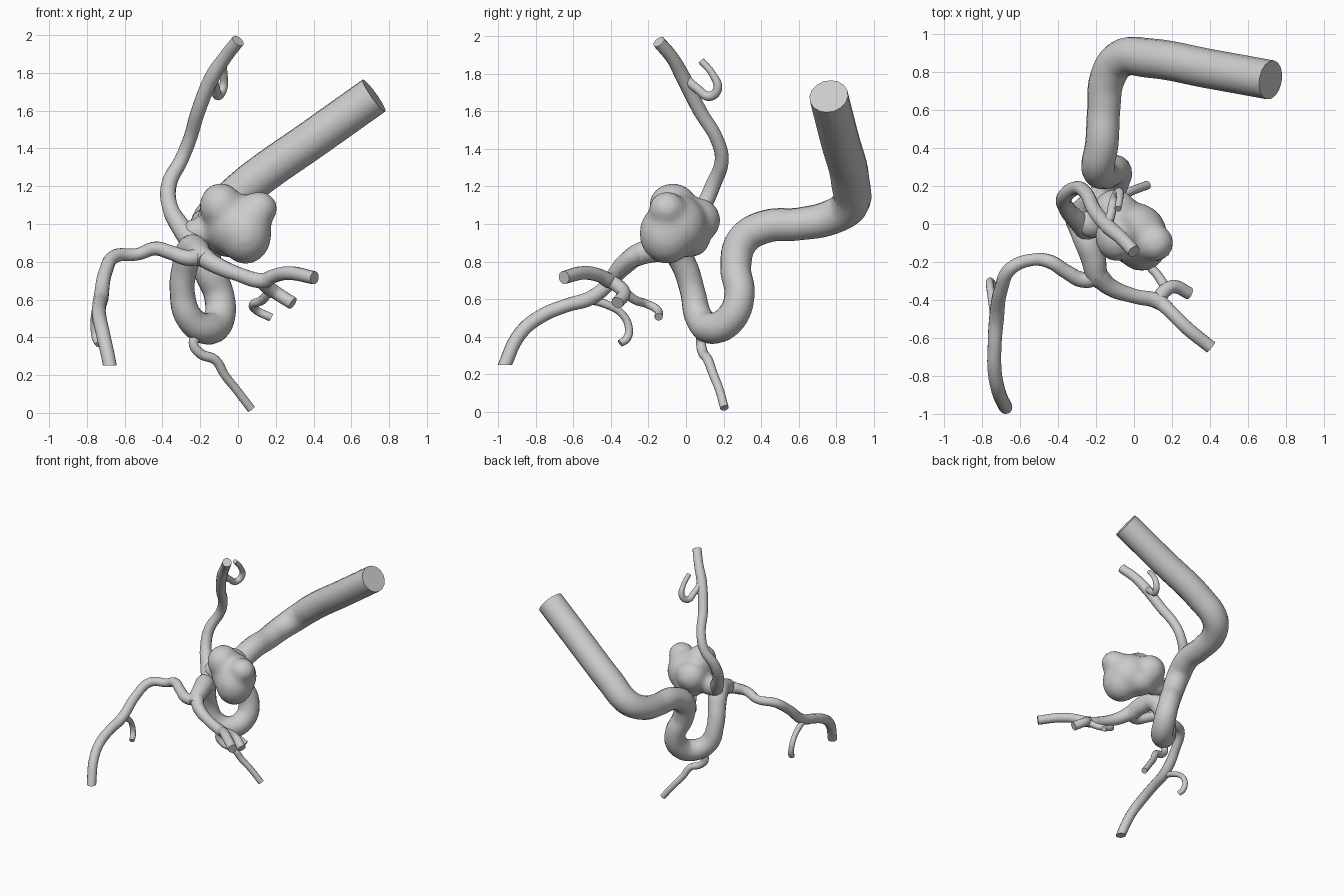
import bpy, bmesh
from mathutils import Vector


def finish(obj, angle=0.7):
    bpy.ops.object.select_all(action='DESELECT')
    obj.select_set(True)
    bpy.context.view_layer.objects.active = obj
    bpy.ops.object.convert(target='MESH')
    bpy.ops.object.shade_smooth_by_angle(angle=angle)
    return bpy.context.view_layer.objects.active


def tube(name, points, sides=4, steps=6):
    """Smooth capped tube through (x, y, z, radius) points."""
    cu = bpy.data.curves.new(name, 'CURVE')
    cu.dimensions = '3D'
    cu.bevel_depth = 1.0
    cu.bevel_resolution = sides
    cu.resolution_u = steps
    cu.use_fill_caps = True
    sp = cu.splines.new('BEZIER')
    sp.bezier_points.add(len(points) - 1)
    for bp, (x, y, z, r) in zip(sp.bezier_points, points):
        bp.co = (x, y, z)
        bp.radius = r
        bp.handle_left_type = bp.handle_right_type = 'AUTO'
    obj = bpy.data.objects.new(name, cu)
    bpy.context.collection.objects.link(obj)
    return finish(obj)


# Thick inlet, looping siphon and forward trunk
tube("main_artery", [
    (.72, .76, 1.68, .104), (.4, .818, 1.453, .104), (.08, .875, 1.227, .104),
    (-.07, .87, 1.1, .1), (-.14, .77, 1.035, .093), (-.16, .6, 1.0, .087),
    (-.17, .42, .985, .088), (-.19, .3, .91, .088), (-.16, .265, .77, .082),
    (-.10, .285, .62, .08), (-.10, .24, .5, .083), (-.16, .14, .445, .084),
    (-.255, .07, .5, .074), (-.295, .035, .64, .066), (-.28, -.01, .78, .068),
    (-.25, -.07, .865, .075), (-.215, -.18, .86, .066), (-.195, -.27, .83, .058),
    (-.17, -.31, .81, .045)], sides=6)

# Left branch, cut level at its lower end
left = tube("left_branch", [
    (-.19, -.27, .83, .05), (-.26, -.295, .82, .042), (-.36, -.25, .85, .038),
    (-.44, -.2, .87, .037), (-.53, -.188, .84, .033), (-.65, -.235, .83, .036),
    (-.7, -.34, .75, .036), (-.725, -.5, .61, .04), (-.735, -.64, .565, .037),
    (-.735, -.77, .51, .038), (-.715, -.88, .42, .037), (-.68, -.96, .26, .036),
    (-.67, -.98, .2, .036)])
bm = bmesh.new()
bm.from_mesh(left.data)
bmesh.ops.remove_doubles(bm, verts=bm.verts, dist=1e-5)
cut = bmesh.ops.bisect_plane(bm, geom=bm.verts[:] + bm.edges[:] + bm.faces[:],
                             plane_co=Vector((0, 0, .25)), plane_no=Vector((0, 0, -1)),
                             clear_outer=True)
bmesh.ops.contextual_create(bm, geom=[e for e in cut['geom_cut']
                                      if isinstance(e, bmesh.types.BMEdge)])
bm.to_mesh(left.data)
bm.free()
finish(left)

tube("left_twig", [
    (-.73, -.53, .6, .022), (-.745, -.42, .57, .022), (-.758, -.34, .52, .02),
    (-.76, -.305, .45, .021), (-.75, -.315, .39, .022), (-.735, -.35, .365, .02)])

# Right branch and its forks
tube("right_branch", [
    (-.2, -.26, .84, .055), (-.13, -.33, .79, .047), (0, -.38, .735, .039),
    (.13, -.41, .7, .042), (.19, -.46, .725, .036), (.27, -.54, .74, .037),
    (.405, -.65, .715, .035)])
tube("right_fork", [
    (.12, -.41, .7, .038), (.165, -.35, .66, .037), (.21, -.33, .63, .035),
    (.29, -.365, .58, .034)])
tube("right_twig", [
    (.17, -.34, .65, .026), (.125, -.27, .595, .024), (.08, -.21, .575, .022),
    (.095, -.155, .545, .022), (.175, -.145, .505, .022)])

# Upper vessel with hooked twig
tube("upper_branch", [
    (-.24, -.04, .9, .06), (-.3, .02, .98, .052), (-.36, .09, 1.09, .043),
    (-.365, .145, 1.21, .041), (-.3, .19, 1.34, .037), (-.255, .165, 1.45, .036),
    (-.21, .075, 1.6, .038), (-.13, -.02, 1.79, .04), (-.07, -.07, 1.88, .036),
    (0, -.145, 1.97, .035)])
tube("upper_twig", [
    (-.14, -.01, 1.78, .026), (-.12, .06, 1.72, .024), (-.105, .125, 1.68, .025),
    (-.08, .168, 1.72, .024), (-.075, .14, 1.8, .019), (-.085, .08, 1.87, .018)])

# Lower twig
tube("lower_branch", [
    (-.2, .09, .43, .03), (-.235, .08, .37, .027), (-.2, .09, .315, .027),
    (-.12, .115, .28, .026), (-.07, .145, .2, .024), (-.01, .175, .125, .023),
    (.07, .205, .02, .023)])

# Bulging sac: overlapping lobes fused by remeshing and smoothing
bm = bmesh.new()
for x, y, z, rx, ry, rz in [
        (0, -.05, .99, .175, .165, .17), (.04, -.1, .95, .14, .15, .165),
        (-.09, -.07, 1.095, .115, .13, .125), (.11, -.1, 1.08, .1, .1, .095),
        (-.1, .07, 1.02, .12, .115, .12), (-.05, .02, .92, .12, .11, .1),
        (-.22, .0, .95, .09, .08, .08)]:
    res = bmesh.ops.create_icosphere(bm, subdivisions=3, radius=1)
    bmesh.ops.scale(bm, vec=(rx, ry, rz), verts=res['verts'])
    bmesh.ops.translate(bm, vec=(x, y, z), verts=res['verts'])
me = bpy.data.meshes.new("bulging_sac")
bm.to_mesh(me)
bm.free()
sac = bpy.data.objects.new("bulging_sac", me)
bpy.context.collection.objects.link(sac)
rm = sac.modifiers.new("fuse", 'REMESH')
rm.mode = 'VOXEL'
rm.voxel_size = .02
sm = sac.modifiers.new("soften", 'SMOOTH')
sm.factor = .5
sm.iterations = 10
finish(sac, 1.2)
